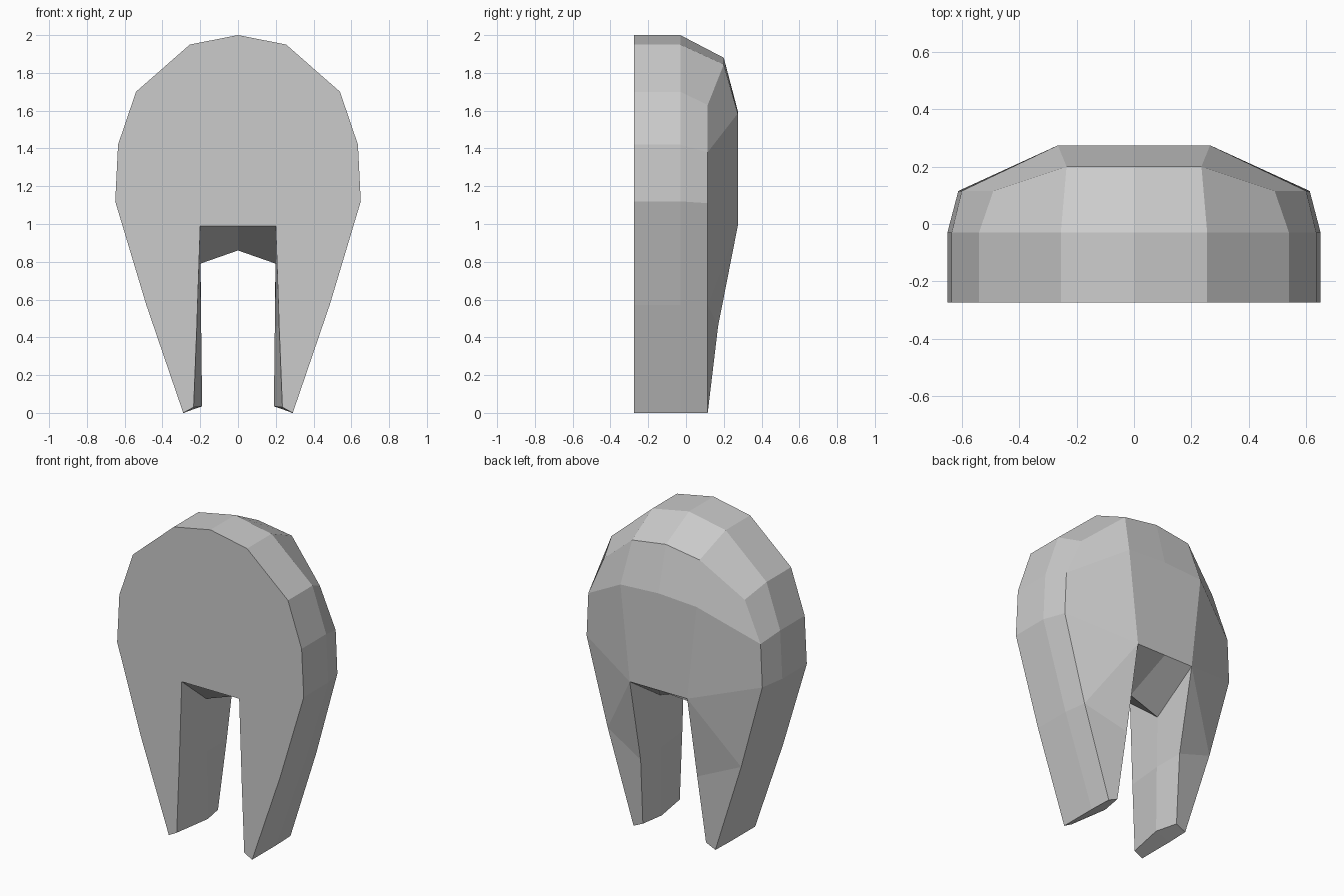
import bpy, bmesh

if "Cube" in bpy.data.objects:
    bpy.data.objects.remove(bpy.data.objects["Cube"])

# Half outline (x, z): crown down to the lock tip, used by the front and middle rings
outline = [(0, 2), (.255, 1.95), (.54, 1.70), (.635, 1.42), (.65, 1.12), (.485, .57), (.29, 0)]
front_inner = [(.235, .03), (.218, .46), (.2, .99), (0, .99)]
mid_inner = [(.19, .035), (.195, .46), (.2, .79), (0, .86)]

# Back ring (x, y, z): rounded rear rim, lock tip, then the inside of the opening
back = [(0, .2, 1.88), (.235, .2, 1.845), (.49, .115, 1.63), (.6, .115, 1.38),
        (.612, .115, 1.11), (.465, .115, .57), (.285, .115, 0),
        (.22, .115, .03), (.197, .17, .46), (.2, .274, .99), (0, .274, .99)]

bm = bmesh.new()


def ring(points):
    return [bm.verts.new(p) for p in points]


def bridge(a, b):
    for i in range(len(a) - 1):
        bm.faces.new((a[i], a[i + 1], b[i + 1], b[i]))


F = ring([(x, -.274, z) for x, z in outline + front_inner])
M = ring([(x, -.03, z) for x, z in outline + mid_inner])
B = ring(back)
P, Q = ring([(0, .274, 1.6), (.265, .274, 1.585)])

# Flat front, outer rim and inside walls
bm.faces.new(F)
bridge(F, M)
bridge(M, B)

# Rear panels
for f in [(B[0], B[1], Q, P), (B[1], B[2], B[3], Q), (P, Q, B[9], B[10]),
          (Q, B[3], B[4], B[9]), (B[9], B[4], B[5]), (B[9], B[5], B[8]),
          (B[8], B[5], B[6], B[7])]:
    bm.faces.new(f)

# Mirror to the other side and weld the centre line
geom = bm.verts[:] + bm.edges[:] + bm.faces[:]
bmesh.ops.mirror(bm, geom=geom, axis='X', merge_dist=.0001)
bmesh.ops.remove_doubles(bm, verts=bm.verts[:], dist=.0005)
bmesh.ops.recalc_face_normals(bm, faces=bm.faces[:])

mesh = bpy.data.meshes.new("hair_shell")
bm.to_mesh(mesh)
bm.free()
bpy.context.collection.objects.link(bpy.data.objects.new("hair_shell", mesh))
